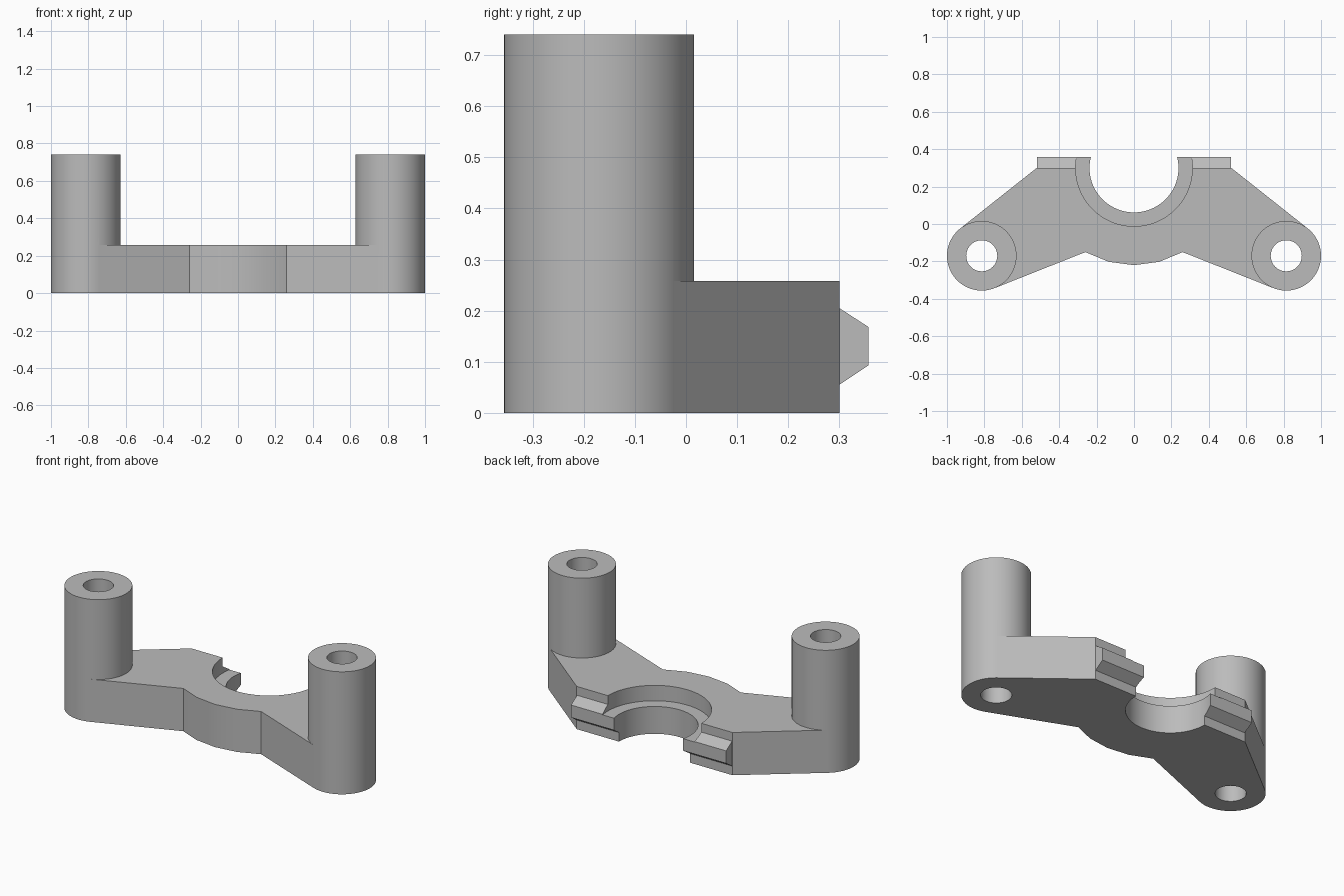
import bpy
import bmesh
from math import sin, cos, atan2, acos, hypot, radians

cube = bpy.data.objects.get("Cube")
if cube:
    bpy.data.objects.remove(cube, do_unlink=True)

POST_X, POST_Y, POST_R, POST_H = 0.814, -0.17, 0.186, 0.74
PLATE_H, BACK_Y = 0.258, 0.30
BORE_R, SEAT_R, SEAT_Z, FRONT_R = 0.238, 0.312, 0.165, 0.52

grey = bpy.data.materials.new("plain grey")
grey.use_nodes = True
grey.diffuse_color = (0.5, 0.5, 0.5, 1)
grey.node_tree.nodes["Principled BSDF"].inputs["Base Color"].default_value = (0.5, 0.5, 0.5, 1)


def prism(name, points, offset):
    """Solid made by sweeping a flat outline along an offset."""
    bm = bmesh.new()
    face = bm.faces.new([bm.verts.new(p) for p in points])
    swept = bmesh.ops.extrude_face_region(bm, geom=[face])["geom"]
    bmesh.ops.translate(bm, vec=offset, verts=[v for v in swept if isinstance(v, bmesh.types.BMVert)])
    bmesh.ops.recalc_face_normals(bm, faces=bm.faces)
    mesh = bpy.data.meshes.new(name)
    bm.to_mesh(mesh)
    bm.free()
    mesh.materials.append(grey)
    obj = bpy.data.objects.new(name, mesh)
    bpy.context.collection.objects.link(obj)
    return obj


def cylinder(name, x, y, r, z0, z1, sides=64):
    ring = [(x + r * cos(radians(360 * i / sides)), y + r * sin(radians(360 * i / sides)), z0)
            for i in range(sides)]
    return prism(name, ring, (0, 0, z1 - z0))


def combine(target, tool, operation):
    """Apply a boolean and discard its tool."""
    tool.hide_render = True
    mod = target.modifiers.new(operation.lower(), "BOOLEAN")
    mod.operation, mod.solver, mod.object = operation, "EXACT", tool
    bpy.context.view_layer.objects.active = target
    bpy.ops.object.modifier_apply(modifier=mod.name)
    bpy.data.objects.remove(tool, do_unlink=True)


def tangent(x, y, side):
    """Point where a line from (x, y) touches the post circle."""
    dx, dy = x - POST_X, y - POST_Y
    angle = atan2(dy, dx) + side * acos(POST_R / hypot(dx, dy))
    return POST_X + POST_R * cos(angle), POST_Y + POST_R * sin(angle), 0


# Plate: right half outline from the front centre to the back corner, then mirrored
half = [(FRONT_R * sin(radians(a)), BACK_Y - FRONT_R * cos(radians(a)), 0) for a in (0, 15, 30)]
half.append(tangent(half[-1][0], half[-1][1], 1))
half.append(tangent(FRONT_R, BACK_Y, -1))
half.append((FRONT_R, BACK_Y, 0))
outline = half + [(-x, y, z) for x, y, z in reversed(half[1:])]
bracket = prism("bracket", outline, (0, 0, PLATE_H))

# Tapered locating ridge along the back
section = [(BACK_Y - 0.1, 0.055), (BACK_Y, 0.055), (0.357, 0.093),
           (0.357, 0.168), (BACK_Y, 0.205), (BACK_Y - 0.1, 0.205)]
ridge = prism("ridge", [(-0.518, y, z) for y, z in section], (1.036, 0, 0))
combine(bracket, ridge, "UNION")

# Posts, then the holes through them
for side in (-1, 1):
    combine(bracket, cylinder("post", side * POST_X, POST_Y, POST_R, 0, POST_H), "UNION")
for side in (-1, 1):
    combine(bracket, cylinder("post_hole", side * POST_X, POST_Y, 0.083, -0.1, 1), "DIFFERENCE")

# Stepped half-round seat
combine(bracket, cylinder("bore", 0, BACK_Y, BORE_R, -0.1, 1, 96), "DIFFERENCE")
combine(bracket, cylinder("seat_step", 0, BACK_Y, SEAT_R, SEAT_Z, 1, 96), "DIFFERENCE")

bpy.ops.object.select_all(action="DESELECT")
bracket.select_set(True)
bpy.context.view_layer.objects.active = bracket
bpy.ops.object.shade_smooth_by_angle(angle=radians(25))
